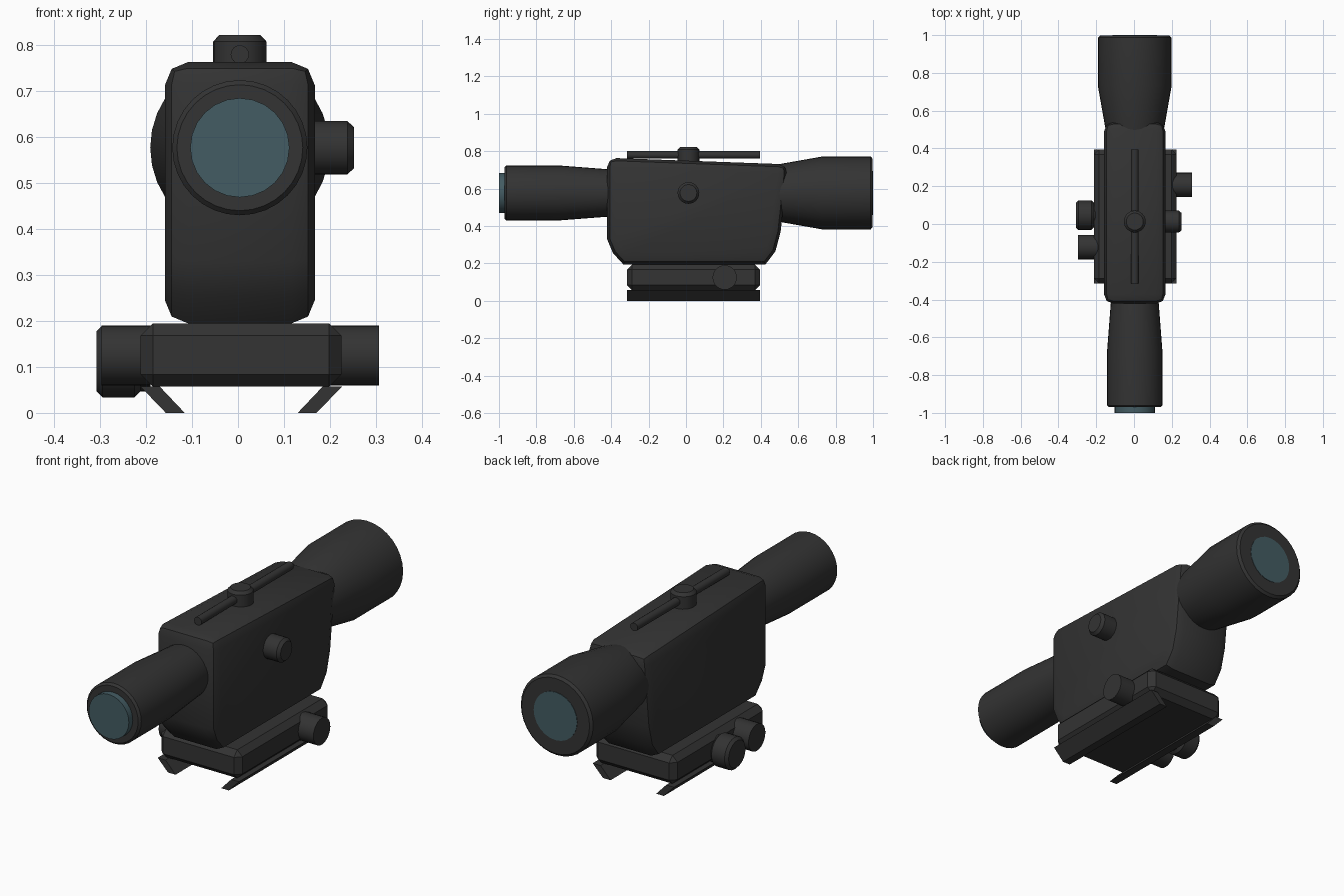
import bpy, bmesh
from math import sin, cos, tau
from mathutils import Vector

if "Cube" in bpy.data.objects:
    bpy.data.objects.remove(bpy.data.objects["Cube"])


def material(name, color):
    m = bpy.data.materials.new(name)
    m.diffuse_color = (*color, 1)
    m.use_nodes = True
    m.node_tree.nodes["Principled BSDF"].inputs["Base Color"].default_value = m.diffuse_color
    return m


DARK = material("dark_metal", (0.033, 0.033, 0.033))
GLASS = material("tinted_glass", (0.057, 0.107, 0.125))
CX, CZ = 0.004, 0.577          # optical axis


def finish(bm, name, mat, smooth=True):
    bmesh.ops.recalc_face_normals(bm, faces=bm.faces)
    me = bpy.data.meshes.new(name)
    bm.to_mesh(me)
    bm.free()
    me.materials.append(mat)
    ob = bpy.data.objects.new(name, me)
    bpy.context.collection.objects.link(ob)
    if smooth:
        bpy.ops.object.select_all(action='DESELECT')
        ob.select_set(True)
        bpy.context.view_layer.objects.active = ob
        bpy.ops.object.shade_smooth_by_angle(angle=0.52)
    return ob


def lathe(name, profile, axis, center, mat=DARK, n=32):
    """Closed turned part; profile = (distance along axis, radius)."""
    bm = bmesh.new()
    a, b = [i for i in range(3) if i != axis]
    rings = []
    for t, r in profile:
        ring = []
        for k in range(n):
            p = Vector(center)
            p[axis] = t
            p[a] += r * cos(tau * k / n)
            p[b] += r * sin(tau * k / n)
            ring.append(bm.verts.new(p))
        rings.append(ring)
    for r0, r1 in zip(rings, rings[1:]):
        for k in range(n):
            j = (k + 1) % n
            bm.faces.new((r0[k], r0[j], r1[j], r1[k]))
    bm.faces.new(rings[0])
    bm.faces.new(rings[-1])
    return finish(bm, name, mat)


def prism(pts, axis, lo, hi):
    """Extrude a 2D outline along an axis, returning the bmesh."""
    bm = bmesh.new()

    def vert(p, t):
        co = list(p)
        co.insert(axis, t)
        return bm.verts.new(co)
    f = bm.faces.new([vert(p, lo) for p in pts])
    ext = bmesh.ops.extrude_face_region(bm, geom=[f], use_keep_orig=True)
    step = Vector((0, 0, 0))
    step[axis] = hi - lo
    bmesh.ops.translate(bm, vec=step, verts=[g for g in ext["geom"] if isinstance(g, bmesh.types.BMVert)])
    bmesh.ops.recalc_face_normals(bm, faces=bm.faces)
    return bm


# housing: side outline, softened along its rim and top corners
outline = [(-0.422, 0.765), (-0.422, 0.33), (-0.39, 0.255), (-0.335, 0.195),
           (0.425, 0.195), (0.478, 0.265), (0.506, 0.37), (0.545, 0.73)]
body = prism(outline, 0, CX - 0.163, CX + 0.163)
edges = [e for e in body.edges
         if abs(e.verts[0].co.x - e.verts[1].co.x) < 0.01 or e.verts[0].co.z > 0.7]
bmesh.ops.bevel(body, geom=edges, offset=0.05, segments=2, profile=0.5, affect='EDGES', clamp_overlap=True)
finish(body, "housing", DARK)

# eyepiece and objective tubes with their lenses
axis_pt = (CX, 0, CZ)
lathe("eyepiece_tube", [(-0.97, 0.137), (-0.96, 0.147), (-0.68, 0.147), (-0.42, 0.127), (-0.37, 0.123)], 1, axis_pt)
lathe("eyepiece_lens", [(-1.0, 0.108), (-0.95, 0.108)], 1, axis_pt, GLASS, 24)
lathe("objective_tube", [(0.42, 0.138), (0.52, 0.158), (0.73, 0.195), (0.987, 0.195), (0.998, 0.183)], 1, axis_pt)
lathe("objective_lens", [(0.95, 0.117), (1.0, 0.117)], 1, axis_pt, GLASS, 24)

# sighting rod on top
lathe("top_rod", [(-0.315, 0.02), (0.395, 0.02)], 1, (CX, 0, 0.78), n=16)

# adjustment knobs
lathe("top_knob", [(0.73, 0.058), (0.808, 0.058), (0.822, 0.045)], 2, (CX, 0.013, 0), n=24)
lathe("side_knob", [(0.15, 0.058), (0.238, 0.058), (0.252, 0.045)], 0, (0, 0.013, CZ), n=24)

# mount block with chamfered edges
mount = prism([(-0.212, 0.057), (0.225, 0.057), (0.225, 0.195), (-0.212, 0.195)], 1, -0.315, 0.395)
bmesh.ops.bevel(mount, geom=mount.edges[:], offset=0.027, segments=1, affect='EDGES')
finish(mount, "mount_block", DARK, False)

# slanted clamp rails under the mount
for side, s in (("left", -1), ("right", 1)):
    pts = [(0.007 + s * x, z) for x, z in ((0.219, 0.057), (0.177, 0.057), (0.123, 0.0), (0.164, 0.0))]
    finish(prism(pts, 1, -0.315, 0.395), side + "_clamp_rail", DARK, False)

# clamp knobs on the mount
lathe("right_clamp_knob", [(0.2, 0.065), (0.307, 0.065)], 0, (0, 0.207, 0.125), n=24)
lathe("left_small_knob", [(-0.297, 0.065), (-0.19, 0.065)], 0, (0, -0.122, 0.125), n=24)
lathe("left_large_knob", [(-0.308, 0.065), (-0.295, 0.078), (-0.225, 0.078), (-0.212, 0.065), (-0.19, 0.065)],
      0, (0, 0.047, 0.112), n=24)
